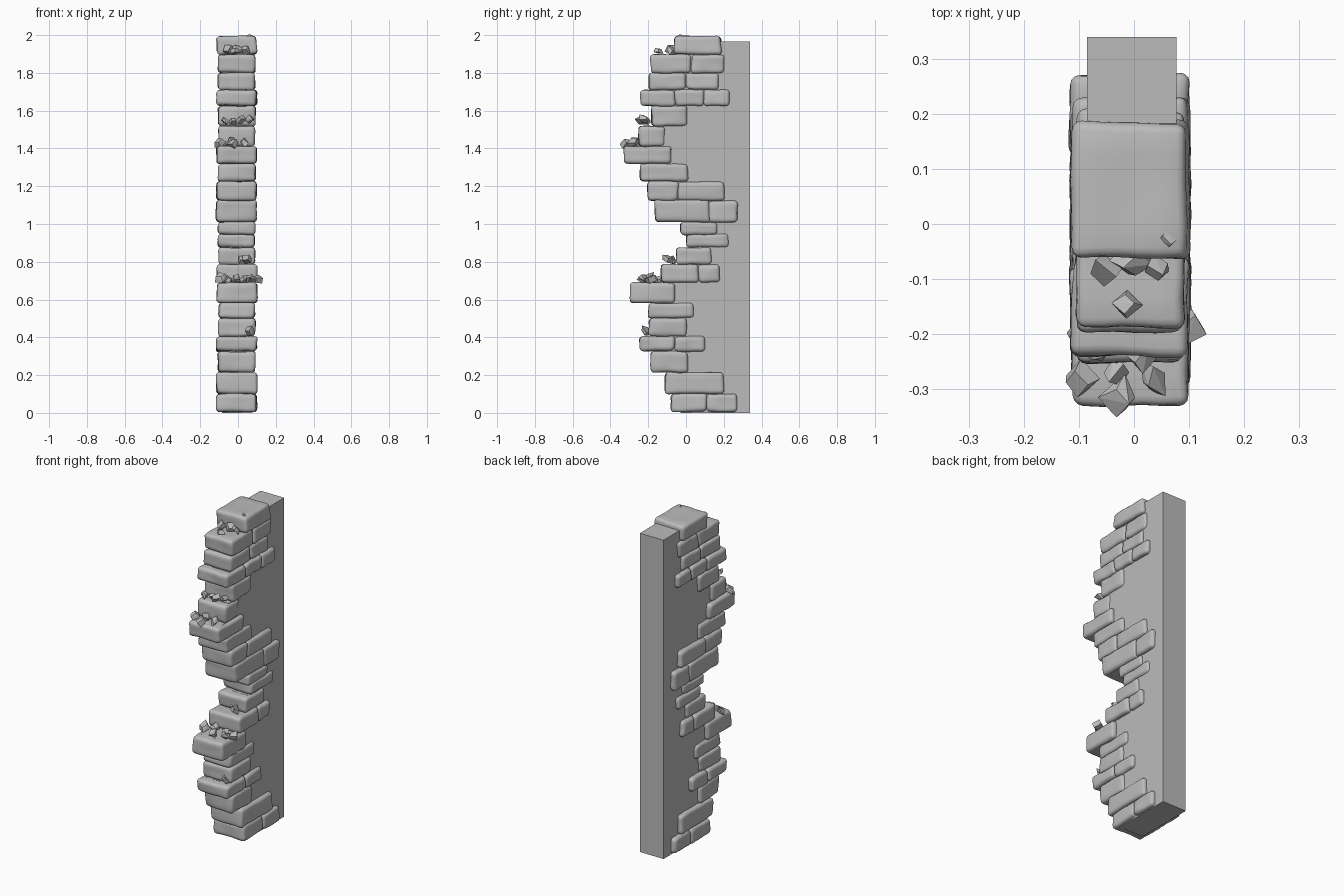
import bpy, bmesh, random
from mathutils import Vector, noise

rng = random.Random(7)
if "Cube" in bpy.data.objects:
    bpy.data.objects.remove(bpy.data.objects["Cube"], do_unlink=True)

# One plain stone colour for everything
stone = bpy.data.materials.new("stone_grey")
stone.use_nodes = True
colour = (0.5, 0.5, 0.5, 1)
stone.diffuse_color = colour
shader = next(n for n in stone.node_tree.nodes if n.type == 'BSDF_PRINCIPLED')
shader.inputs["Base Color"].default_value = colour

CENTRE_X = -0.007
WIDE, NARROW = 0.106, 0.097

# Courses from bottom to top: top height, half width, joints from front to back
COURSES = [
    (0.10, WIDE, (-0.08, 0.11, 0.27)),
    (0.215, WIDE, (-0.11, 0.2)),
    (0.325, NARROW, (-0.185, 0.01)),
    (0.405, WIDE, (-0.245, -0.06, 0.1)),
    (0.50, NARROW, (-0.195, 0.005)),
    (0.583, NARROW, (-0.2, 0.04)),
    (0.69, WIDE, (-0.295, -0.06)),
    (0.785, WIDE, (-0.13, 0.07, 0.18)),
    (0.875, NARROW, (-0.05, 0.13)),
    (0.945, NARROW, (0, 0.22)),
    (1.01, NARROW, (-0.03, 0.17)),
    (1.125, WIDE, (-0.165, 0.125, 0.27)),
    (1.225, WIDE, (-0.2, -0.04, 0.205)),
    (1.318, NARROW, (-0.24, 0.01)),
    (1.41, WIDE, (-0.33, -0.075)),
    (1.52, NARROW, (-0.25, -0.11)),
    (1.625, NARROW, (-0.185, 0.01)),
    (1.71, WIDE, (-0.24, -0.06, 0.095, 0.23)),
    (1.80, NARROW, (-0.195, 0, 0.175)),
    (1.897, NARROW, (-0.185, 0.025, 0.205)),
    (1.995, WIDE, (-0.06, 0.185)),
]


def finish(name, bm, smooth):
    """Turn a bmesh into a stone object."""
    bmesh.ops.recalc_face_normals(bm, faces=bm.faces)
    mesh = bpy.data.meshes.new(name)
    bm.to_mesh(mesh)
    bm.free()
    mesh.materials.append(stone)
    obj = bpy.data.objects.new(name, mesh)
    bpy.context.collection.objects.link(obj)
    for face in mesh.polygons:
        face.use_smooth = smooth
    return obj


def brick(name, half_width, front, back, low, high):
    """Worn block: box with shifted corners, rounded edges and a wavy surface."""
    bm = bmesh.new()
    bmesh.ops.create_cube(bm, size=1)
    size = Vector((half_width * 2, back - front, high - low))
    middle = Vector((CENTRE_X, (front + back) / 2, (low + high) / 2))
    for v in bm.verts:
        shift = Vector([rng.uniform(-1, 1) * a for a in (0.005, 0.005, 0.003)])
        v.co = v.co * size + middle + shift
    bmesh.ops.bevel(bm, geom=bm.edges[:], offset=0.018, segments=3,
                    profile=0.5, affect='EDGES')
    long_edges = [e for e in bm.edges if e.calc_length() > 0.03]
    bmesh.ops.subdivide_edges(bm, edges=long_edges, cuts=4, use_grid_fill=True)
    for v in bm.verts:
        v.co += noise.noise_vector(v.co * 14) * 0.005
        v.co.z = max(v.co.z, 0.004)
    return finish(name, bm, True)


def chip(name, x, y, z, size):
    """Small angular piece of rubble."""
    bm = bmesh.new()
    for sx in (-1, 1):
        for sy in (-1, 1):
            for sz in (-1, 1):
                corner = Vector((sx, sy, sz * 0.7)) * size
                corner *= rng.uniform(0.5, 1.05)
                bm.verts.new(corner + Vector((x, y, z)))
    hull = bmesh.ops.convex_hull(bm, input=bm.verts[:])
    loose = [v for v in hull["geom_interior"] if isinstance(v, bmesh.types.BMVert)]
    bmesh.ops.delete(bm, geom=loose, context='VERTS')
    spin = Vector((rng.uniform(-1, 1), rng.uniform(-1, 1), 1)).to_track_quat('Z', 'Y')
    bmesh.ops.rotate(bm, verts=bm.verts, cent=(x, y, z), matrix=spin.to_matrix())
    return finish(name, bm, False)


# Courses of bricks, and the stepped front outline of the core behind them
outline = []
low = 0.006
for row, (high, half_width, joints) in enumerate(COURSES):
    for i in range(len(joints) - 1):
        brick(f"brick_{row + 1}_{i + 1}", half_width, joints[i], joints[i + 1],
              low, high)
    core_front = joints[0] + 0.05
    outline += [(core_front, low), (core_front, high)]
    low = high

# Smooth wall core that fills the middle and forms the plain back
TOP, BACK = 1.965, 0.34
outline[0] = (outline[0][0], 0)
outline[-1] = (outline[-1][0], TOP)
outline += [(BACK, TOP), (BACK, 0)]
bm = bmesh.new()
profile = bm.faces.new([bm.verts.new((-0.085, y, z)) for y, z in outline])
side = bmesh.ops.extrude_face_region(bm, geom=[profile])
moved = [g for g in side["geom"] if isinstance(g, bmesh.types.BMVert)]
bmesh.ops.translate(bm, verts=moved, vec=(0.162, 0, 0))
finish("wall_core", bm, False)

# Rubble on the ledges: height, then plan positions
RUBBLE = {
    0.418: [(0.06, -0.21)],
    0.705: [(-0.09, -0.2), (-0.05, -0.15), (-0.01, -0.23), (0.03, -0.17),
            (0.065, -0.22), (0.1, -0.19)],
    0.803: [(0.02, -0.07), (0.05, -0.1)],
    1.422: [(-0.1, -0.285), (-0.03, -0.27), (0.035, -0.28), (-0.025, -0.315)],
    1.542: [(-0.07, -0.23), (-0.025, -0.21), (0.01, -0.24), (0.06, -0.22)],
    1.912: [(-0.055, -0.085), (0, -0.07), (0.04, -0.08), (-0.015, -0.145)],
    1.99: [(0.062, -0.026)],
}
for height, places in RUBBLE.items():
    for n, (x, y) in enumerate(places):
        size = 0.016 if height > TOP else rng.uniform(0.021, 0.029)
        lift = 0 if height > TOP else rng.uniform(0, 0.012)
        chip(f"rubble_{round(height * 100)}_{n + 1}", x, y, height + lift, size)
